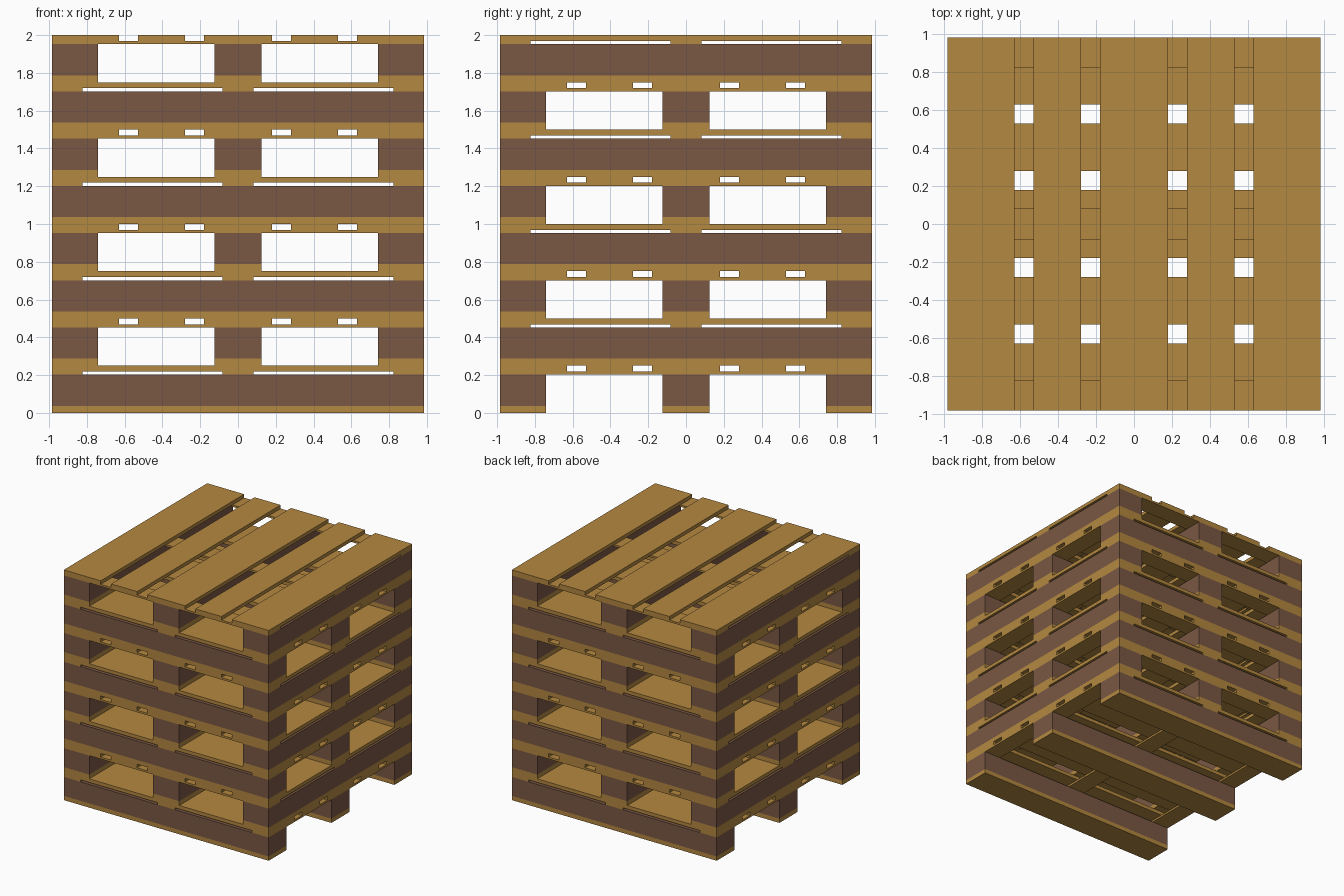
import bpy, bmesh
from mathutils import Matrix
from math import radians

if "Cube" in bpy.data.objects:
    bpy.data.objects.remove(bpy.data.objects["Cube"])

HALF = 0.985      # half the pallet footprint
PITCH = 0.25      # height of one pallet
COUNT = 8


def material(name, rgb):
    m = bpy.data.materials.new(name)
    m.diffuse_color = (*rgb, 1)
    m.use_nodes = True
    m.node_tree.nodes["Principled BSDF"].inputs["Base Color"].default_value = m.diffuse_color
    return m


PINE = material("pale_wood", (0.456, 0.246, 0.051))
DARK = material("dark_wood", (0.195, 0.098, 0.058))


def mirrored(spans):
    """Add the opposite-side copy of every span that is off centre."""
    return spans + [(-b, -a) for a, b in spans if a > 0]


def planks(name, spans, z0, z1, along, mat, turn, lift):
    """Parallel planks running along x or y, each filling one span across."""
    bm = bmesh.new()
    for a, b in mirrored(spans):
        mid, width = (a + b) / 2, b - a
        pos, size = (0, mid), (2 * HALF, width)
        if along == "y":
            pos, size = pos[::-1], size[::-1]
        bmesh.ops.create_cube(bm, size=1, matrix=(
            Matrix.Translation((*pos, (z0 + z1) / 2))
            @ Matrix.Diagonal((*size, z1 - z0, 1))))
    bm.transform(Matrix.Rotation(turn, 4, "Z"))
    me = bpy.data.meshes.new(name)
    bm.to_mesh(me)
    bm.free()
    me.materials.append(mat)
    ob = bpy.data.objects.new(name, me)
    ob.location.z = lift
    bpy.context.collection.objects.link(ob)


RUNNERS = [(-0.125, 0.125), (0.74, HALF)]
CROSS = [(-0.082, 0.082), (0.824, HALF)]
DECK = [(-0.18, 0.18), (0.28, 0.53), (0.63, HALF)]

# Stack of pallets, every second one turned a quarter
for i in range(COUNT):
    turn, lift = radians(90 * (i % 2)), i * PITCH
    args = (turn, lift)
    planks(f"bottom_boards_{i}", RUNNERS, 0, 0.037, "x", PINE, *args)
    planks(f"runners_{i}", RUNNERS, 0.037, 0.202, "x", DARK, *args)
    planks(f"cross_boards_{i}", CROSS, 0.202, 0.219, "y", PINE, *args)
    planks(f"deck_boards_{i}", DECK, 0.219, PITCH, "x", PINE, *args)
